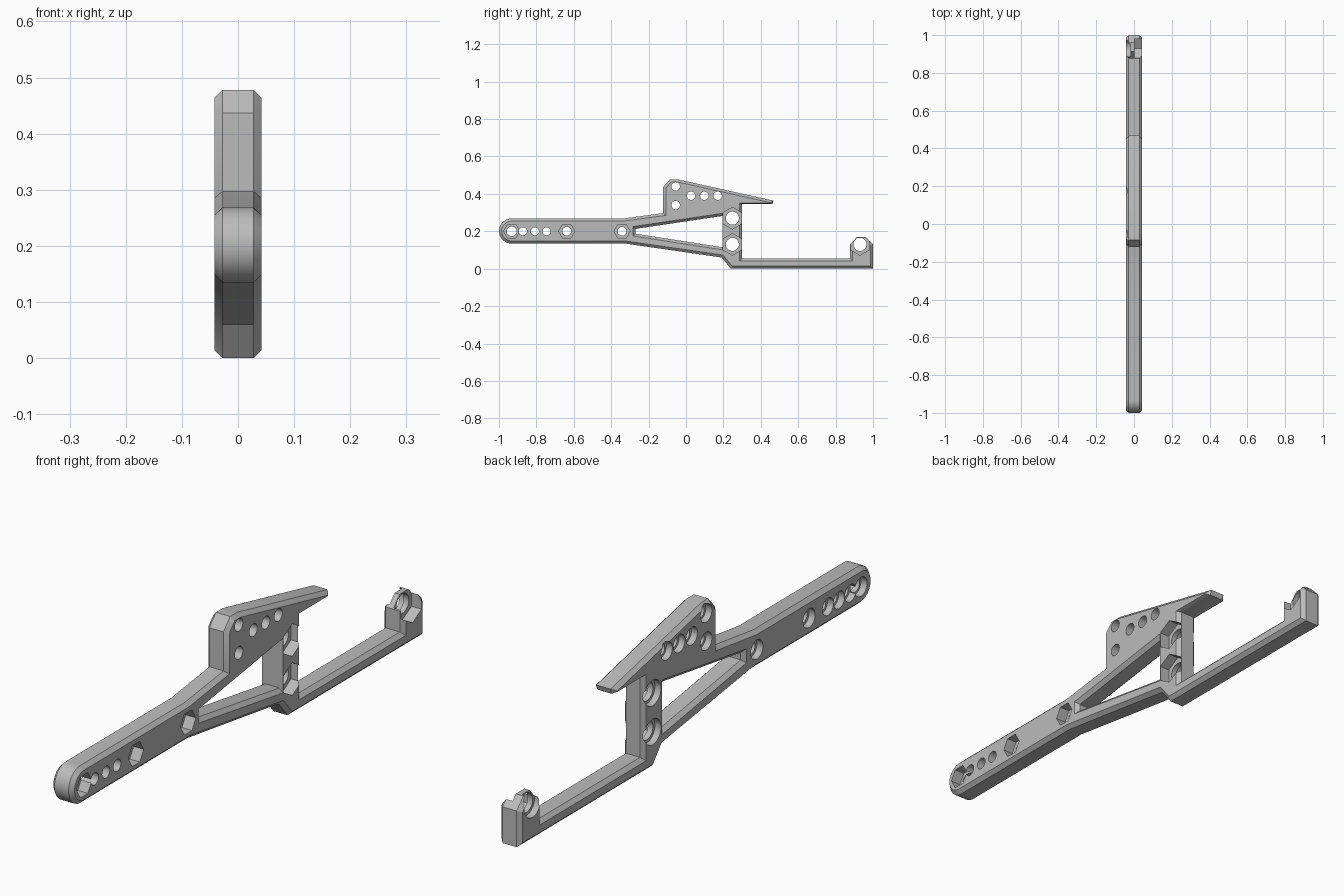
import bpy, bmesh, math
from mathutils import Vector

if "Cube" in bpy.data.objects:
    bpy.data.objects.remove(bpy.data.objects["Cube"])

W, C = 0.042, 0.014          # half thickness, chamfer size

grey = bpy.data.materials.new("plain grey")
grey.diffuse_color = (0.5, 0.5, 0.5, 1)
grey.use_nodes = True
grey.node_tree.nodes["Principled BSDF"].inputs["Base Color"].default_value = grey.diffuse_color


def inset(pts, offs):
    """Move every edge i (pts[i] to pts[i+1]) to its left by offs[i]."""
    out, n = [], len(pts)
    for i in range(n):
        p0, p1, p2 = (Vector(pts[(i + k) % n]) for k in (-1, 0, 1))
        d0, d1 = (p1 - p0).normalized(), (p2 - p1).normalized()
        n0, n1 = Vector((-d0.y, d0.x)), Vector((-d1.y, d1.x))
        a, b = offs[i - 1], offs[i]
        det = n0.x * n1.y - n0.y * n1.x
        if abs(det) < 1e-4:
            out.append(p1 + n0 * a)
        else:
            out.append(p1 + Vector(((a * n1.y - b * n0.y) / det, (b * n0.x - a * n1.x) / det)))
    return out


def loft(name, sections):
    """Solid through a list of (x, yz outline) sections."""
    bm = bmesh.new()
    rings = [[bm.verts.new((x, p[0], p[1])) for p in pts] for x, pts in sections]
    n = len(rings[0])
    for a, b in zip(rings, rings[1:]):
        for i in range(n):
            j = (i + 1) % n
            bm.faces.new((a[i], a[j], b[j], b[i]))
    bm.faces.new(rings[0])
    bm.faces.new(rings[-1])
    bmesh.ops.recalc_face_normals(bm, faces=bm.faces)
    me = bpy.data.meshes.new(name)
    bm.to_mesh(me)
    bm.free()
    me.materials.append(grey)
    ob = bpy.data.objects.new(name, me)
    bpy.context.collection.objects.link(ob)
    return ob


def ring(y, z, r, n, turn=0):
    return [(y + r * math.cos(turn + 2 * math.pi * i / n),
             z + r * math.sin(turn + 2 * math.pi * i / n)) for i in range(n)]


# Bracket outline, counter-clockwise, starting under the arm
outline = [(-0.33, 0.135), (0.19, 0.06), (0.24, 0.0), (1.0, 0.0), (1.0, 0.13), (0.962, 0.169),
           (0.913, 0.169), (0.877, 0.13), (0.877, 0.055), (0.30, 0.055), (0.30, 0.345),
           (0.462, 0.345), (0.468, 0.364), (-0.045, 0.478), (-0.085, 0.478), (-0.122, 0.437),
           (-0.122, 0.297), (-0.34, 0.268)]
offs = [C] * len(outline)
offs[10] = 0.006             # thin underside of the overhang
R = 0.0668
arc = [(-0.9332 + R * math.cos(a), 0.2015 + R * math.sin(a))
       for a in (math.pi * (0.5 + i / 24) for i in range(25))]
outline += arc
offs += [C] * len(arc)
inner = inset(outline, offs)
bracket = loft("bracket", [(-W, inner), (-W + C, outline), (W - C, outline), (W, inner)])

# Wedge window between the two struts, chamfered on the strut sides
wedge = [(-0.27, 0.187), (0.195, 0.115), (0.195, 0.282), (-0.27, 0.213)]
E = 0.004
flare = inset(wedge, [-C, 0, -C, -C])
flare2 = inset(wedge, [-C - E, 0, -C - E, -C - E])
cutters = [loft("window_cutter", [(-W - E, flare2), (-W, flare), (-W + C, wedge),
                                  (W - C, wedge), (W, flare), (W + E, flare2)])]


def bolt(y, z, r, bore, nut=0, turn=0):
    """Through hole, round counterbore on one side, hexagon nut pocket on the other."""
    cutters.append(loft("hole_cutter", [(-0.1, ring(y, z, r, 32)), (0.1, ring(y, z, r, 32))]))
    b = ring(y, z, bore, 32)
    cutters.append(loft("counterbore_cutter", [(-0.1, b), (-0.018, b)]))
    if nut:
        h = ring(y, z, nut, 6, turn)
        cutters.append(loft("nut_cutter", [(0.002, h), (0.1, h)]))


# Arm holes
bolt(-0.932, 0.2, 0.026, 0.034, 0.043)
for y in (-0.872, -0.808, -0.745):
    bolt(y, 0.2, 0.0215, 0.031)
for y in (-0.638, -0.342):
    bolt(y, 0.2, 0.0235, 0.034, 0.043)
# Upper plate holes
for y, z in ((-0.055, 0.44), (-0.055, 0.34), (0.027, 0.39), (0.098, 0.39), (0.169, 0.39)):
    bolt(y, z, 0.0225, 0.032)
# Column and end tab holes
for y, z in ((0.248, 0.27), (0.248, 0.13), (0.93, 0.13)):
    bolt(y, z, 0.035, 0.046, 0.058, math.pi / 6)

# Cut every opening, then remove the cutters
for c in cutters:
    m = bracket.modifiers.new("cut", 'BOOLEAN')
    m.operation, m.solver, m.object = 'DIFFERENCE', 'EXACT', c
bpy.context.view_layer.objects.active = bracket
bracket.select_set(True)
for o in cutters:
    o.select_set(False)
for m in list(bracket.modifiers):
    bpy.ops.object.modifier_apply(modifier=m.name)
for c in cutters:
    bpy.data.objects.remove(c)
bpy.ops.object.shade_smooth_by_angle(angle=math.radians(30))
